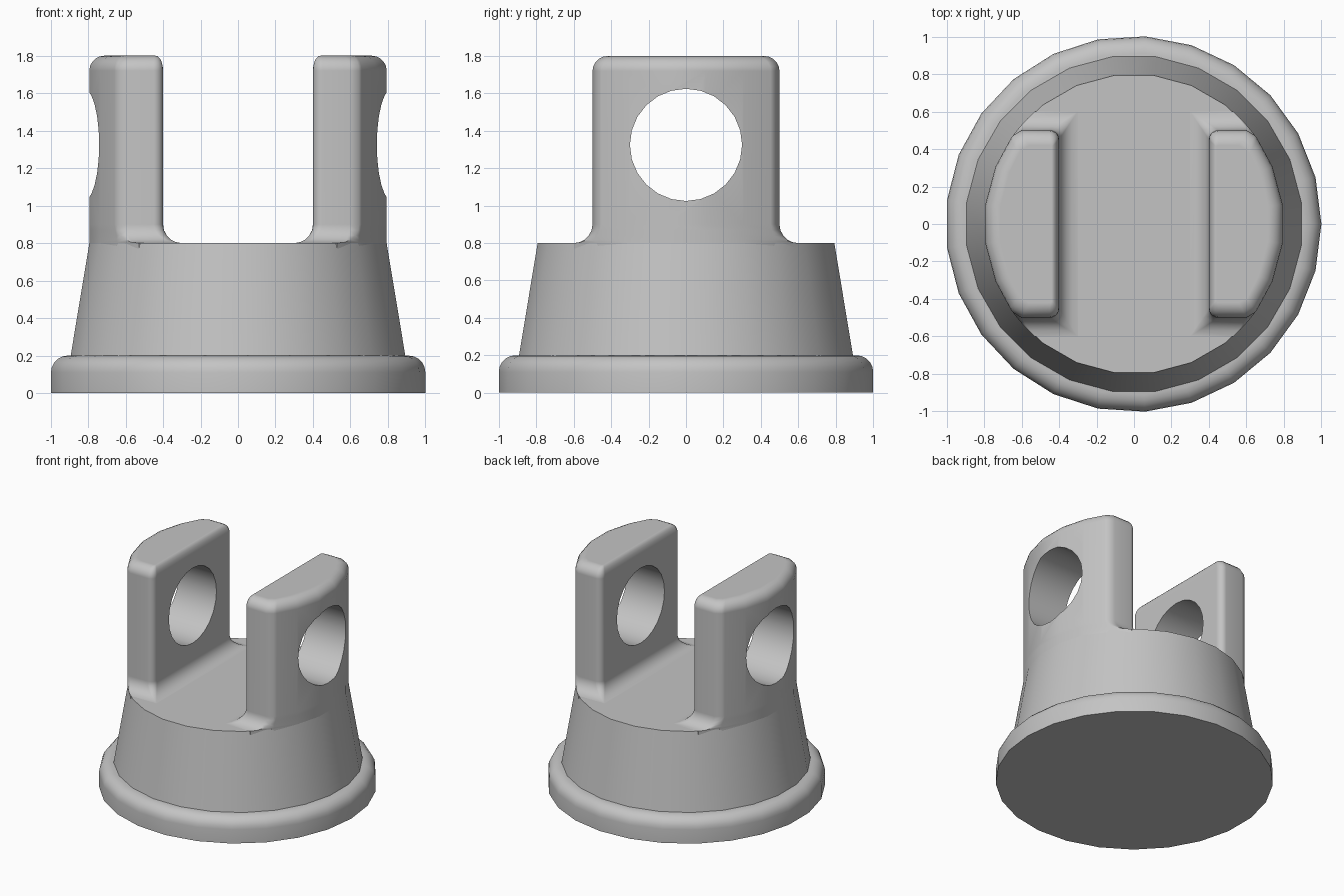
import bpy, bmesh
from math import sin, cos, asin, pi, radians
from mathutils import Matrix

cube = bpy.data.objects.get("Cube")
if cube:
    bpy.data.objects.remove(cube, do_unlink=True)

grey = bpy.data.materials.new("plain grey")
grey.use_nodes = True
grey.diffuse_color = (0.55, 0.55, 0.55, 1)
grey.node_tree.nodes["Principled BSDF"].inputs["Base Color"].default_value = (0.55, 0.55, 0.55, 1)


def loft(name, rings):
    """Skin a stack of equal-length rings and cap both ends."""
    bm = bmesh.new()
    loops = [[bm.verts.new(p) for p in ring] for ring in rings]
    n = len(loops[0])
    for low, high in zip(loops, loops[1:]):
        for i in range(n):
            j = (i + 1) % n
            bm.faces.new((low[i], low[j], high[j], high[i]))
    bm.faces.new(loops[0])
    bm.faces.new(loops[-1])
    bmesh.ops.remove_doubles(bm, verts=bm.verts, dist=0.0005)
    bmesh.ops.recalc_face_normals(bm, faces=bm.faces)
    mesh = bpy.data.meshes.new(name)
    bm.to_mesh(mesh)
    bm.free()
    mesh.materials.append(grey)
    obj = bpy.data.objects.new(name, mesh)
    bpy.context.collection.objects.link(obj)
    return obj


def activate(obj):
    bpy.ops.object.select_all(action='DESELECT')
    obj.select_set(True)
    bpy.context.view_layer.objects.active = obj


def smooth(obj, angle=40):
    activate(obj)
    bpy.ops.object.shade_smooth_by_angle(angle=radians(angle))


def circle(r, z, sides, start=0.0, cx=0.0):
    return [(cx + r * cos(start + 2 * pi * i / sides),
             r * sin(start + 2 * pi * i / sides), z) for i in range(sides)]


quarter = [i * pi / 10 for i in range(6)]

# Base flange with a rounded upper rim
rim = 0.09
flange = [(1.003, 0)] + [(1.003 - rim * (1 - cos(t)), 0.2 - rim + rim * sin(t)) for t in quarter]
smooth(loft("base_flange", [circle(r, z, 25, 0, -0.003) for r, z in flange]))

# Tapered body
smooth(loft("tapered_body", [circle(r, z, 24, pi / 24) for r, z in ((0.902, 0.19), (0.8, 0.8))]))


def ear_section(side, d, z):
    """D-shaped outline, grown or shrunk by d."""
    inner = 0.4 - (d if d > 0 else d * 0.5)
    half = 0.5 + d
    radius = 0.8 + min(d, 0)
    soft = 1 - d / 0.1 if d > 0 else 1
    corner = max(0.05 + min(d, 0) * 0.5, 0.01) * soft
    end = asin(half / radius)
    # one half: inner corner, chamfered outer corner, curved outer face
    pts = [(inner + corner * (1 - sin(t)), half - corner * (1 - cos(t))) for t in reversed(quarter)]
    pts = [(inner + corner * (1 - cos(t)), half - corner * (1 - sin(t))) for t in quarter]
    pts.append((radius * cos(end) - 0.025 * soft, half))
    first = end - radians(2.5) * soft
    for a in (first, min(radians(36), first - 0.03), radians(22.5), radians(7.5)):
        pts.append((radius * cos(a), radius * sin(a)))
    pts += [(x, -y) for x, y in reversed(pts)]
    return [(side * x, y, z) for x, y in pts]


# Upright ears: foot fillet, straight wall, rounded top
fillet, top = 0.1, 0.08
levels = [(fillet, 0.77)]
levels += [(fillet * (1 - cos(t)), 0.9 - fillet * sin(t)) for t in reversed(quarter)]
levels += [(-top * (1 - cos(t)), 1.8 - top + top * sin(t)) for t in quarter]

# Pin bore cutter through both ears
bore = loft("bore_cutter", [circle(0.3, z, 24) for z in (-1.2, 1.2)])
bore.data.transform(Matrix.Translation((0, 0, 1.325)) @ Matrix.Rotation(pi / 2, 4, 'Y'))
bore.hide_render = True

for name, side in (("left_ear", 1), ("right_ear", -1)):
    ear = loft(name, [ear_section(side, d, z) for d, z in levels])
    cut = ear.modifiers.new("pin_bore", 'BOOLEAN')
    cut.operation = 'DIFFERENCE'
    cut.solver = 'EXACT'
    cut.object = bore
    activate(ear)
    bpy.ops.object.modifier_apply(modifier=cut.name)
    smooth(ear)
    ear.modifiers.new("even_shading", 'WEIGHTED_NORMAL').keep_sharp = True

bpy.data.objects.remove(bore, do_unlink=True)
